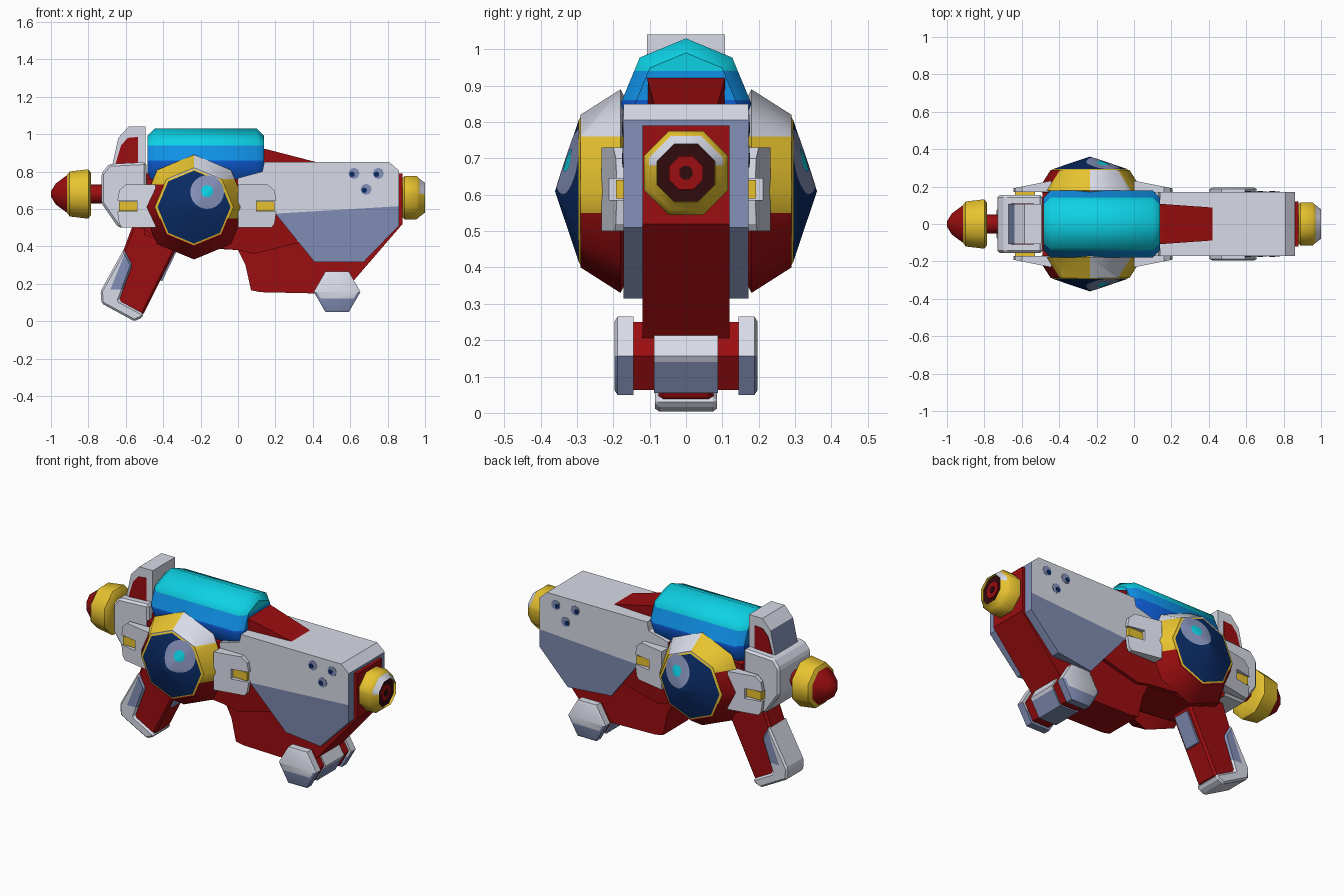
import bpy, bmesh
from math import sin, cos, pi, radians
from mathutils import Vector

cube = bpy.data.objects.get("Cube")
if cube:
    bpy.data.objects.remove(cube, do_unlink=True)

COLOURS = {
    "white": (0.72, 0.74, 0.84), "grey_blue": (0.23, 0.28, 0.48),
    "red": (0.33, 0.004, 0.005), "dark_red": (0.03, 0.003, 0.004),
    "yellow": (0.84, 0.57, 0.03), "cyan": (0.004, 0.64, 0.78),
    "mid_blue": (0.005, 0.29, 0.82), "deep_blue": (0.004, 0.1, 0.62),
    "navy": (0.003, 0.024, 0.13),
}
MATS = {}
for label, rgb in COLOURS.items():
    m = bpy.data.materials.new(label)
    m.use_nodes = True
    m.diffuse_color = (*rgb, 1)
    m.node_tree.nodes["Principled BSDF"].inputs["Base Color"].default_value = (*rgb, 1)
    MATS[label] = m


def finish(name, bm, colour, bevel=0, cuts=(), rule=None, smooth=False):
    """Cut the mesh with planes, colour faces by rule(centre, normal), make the object."""
    bmesh.ops.recalc_face_normals(bm, faces=bm.faces)
    for co, no in cuts:
        geom = bm.verts[:] + bm.edges[:] + bm.faces[:]
        bmesh.ops.bisect_plane(bm, geom=geom, plane_co=co, plane_no=no)
    used = [colour]
    bm.normal_update()
    for f in bm.faces:
        c = rule(f.calc_center_median(), f.normal) if rule else colour
        if c not in used:
            used.append(c)
        f.material_index = used.index(c)
    me = bpy.data.meshes.new(name)
    bm.to_mesh(me)
    bm.free()
    for c in used:
        me.materials.append(MATS[c])
    if smooth:
        me.shade_smooth()
        me.set_sharp_from_angle(angle=radians(46))
    ob = bpy.data.objects.new(name, me)
    bpy.context.collection.objects.link(ob)
    if bevel:
        mod = ob.modifiers.new("chamfer", "BEVEL")
        mod.width, mod.segments, mod.limit_method = bevel, 1, "ANGLE"
    return ob


def prism(name, pts, hi, colour, lo=None, **kw):
    """Side profile (x, z) spanning y from lo to hi; hi may be a function of x, z."""
    far = hi if callable(hi) else lambda x, z: hi
    near = (lambda x, z: -far(x, z)) if lo is None else lambda x, z: lo
    bm = bmesh.new()
    a = [bm.verts.new((x, near(x, z), z)) for x, z in pts]
    b = [bm.verts.new((x, far(x, z), z)) for x, z in pts]
    bm.faces.new(a)
    bm.faces.new(b[::-1])
    for i in range(len(pts)):
        j = (i + 1) % len(pts)
        bm.faces.new((a[i], b[i], b[j], a[j]))
    return finish(name, bm, colour, **kw)


def lathe(name, profile, centre, axis, colour, sides=8, phase=0.0, **kw):
    """Turn a (distance along axis, radius) profile about the x or y axis."""
    u, z = centre
    bm = bmesh.new()
    rings = []
    for d, r in profile:
        ring = []
        for k in range(sides):
            t = phase + 2 * pi * k / sides
            p, q = r * cos(t), z + r * sin(t)
            ring.append(bm.verts.new((d, u + p, q) if axis == "x" else (u + p, d, q)))
        rings.append(ring)
    for r0, r1 in zip(rings, rings[1:]):
        for k in range(sides):
            j = (k + 1) % sides
            bm.faces.new((r0[k], r0[j], r1[j], r1[k]))
    bm.faces.new(rings[0])
    bm.faces.new(rings[-1])
    return finish(name, bm, colour, smooth=True, **kw)


def level(*heights):
    return [((0, 0, h), (0, 0, 1)) for h in heights]


FLAT = pi / 8

# Red core body, wider middle block and wedge behind the tank
prism("body_core", [(-.5, .46), (-.33, .4), (0, .38), (.04, .3), (.07, .165), (.12, .155),
                    (.56, .145), (.63, .23), (.88, .52), (.88, .79), (-.5, .79)], .12, "red")
prism("body_middle", [(-.49, .48), (-.4, .42), (0, .38), (.09, .36), (.33, .42), (.25, .76), (-.49, .76)],
      lambda x, z: .168 if z > .45 else .14, "red")
prism("tank_wedge", [(.1, .82), (.1, .925), (.15, .92), (.42, .85), (.42, .82)],
      lambda x, z: .107 if x < .3 else .088, "red")

# Front shell, grey below the waist line and on its nose
waist = Vector((-.06, 0, 1))


def shell_colour(c, n):
    low = (c - Vector((.2, 0, .575))).dot(waist) < 0
    return "grey_blue" if low or n.x > .9 else "white"


prism("front_shell", [(.14, .85), (.81, .85), (.86, .805), (.86, .51), (.67, .315), (.41, .315),
                      (.2, .575), (.0, .6), (.0, .765), (.13, .8)],
      lambda x, z: .13 if z < .4 and x < .5 else .172, "white",
      cuts=[((.2, 0, .575), waist)], rule=shell_colour)

# Tank in three blue bands
lathe("tank", [(-.485, .14), (-.445, .18), (.1, .18), (.14, .14)], (0, .85), "x", "cyan",
      cuts=level(.94, .86),
      rule=lambda c, n: "cyan" if c.z > .94 else "mid_blue" if c.z > .86 else "deep_blue")

# Rear housing with raised fin
prism("rear_housing", [(-.49, .5), (-.64, .5), (-.73, .63), (-.73, .79), (-.69, .84), (-.49, .85)],
      .155, "white", bevel=.012)
prism("rear_fin", [(-.495, .8), (-.68, .8), (-.64, .98), (-.585, 1.04), (-.495, 1.04)],
      .107, "white", rule=lambda c, n: "grey_blue" if n.x < -.9 and c.x < -.6 else "white")
for s, side in ((-1, "right"), (1, "left")):
    prism("fin_panel_" + side, [(-.535, .84), (-.655, .84), (-.625, .94), (-.59, .98), (-.535, .985)],
          s * .11, "red", lo=s * .104)

# Rear nozzle
lathe("rear_neck", [(-.8, .05), (-.7, .05)], (0, .68), "x", "red")
lathe("rear_ring", [(-.92, .1), (-.9, .13), (-.8, .143), (-.785, .12), (-.785, .06)], (0, .68), "x",
      "yellow", phase=FLAT)
lathe("rear_tip", [(-1, .015), (-.975, .06), (-.91, .112)], (0, .68), "x", "red", phase=FLAT)

# Muzzle: ring, recess and core
lathe("muzzle_ring", [(.87, .1), (.89, .125), (.955, .125), (.97, .11), (1, .086), (.965, .084)],
      (0, .66), "x", "yellow", phase=FLAT, cuts=level(.68),
      rule=lambda c, n: "white" if n.x > .4 and c.z > .68 and c.x > .97 else "yellow")
lathe("muzzle_recess", [(.94, .086), (.985, .086)], (0, .66), "x", "dark_red", phase=FLAT)
lathe("muzzle_core", [(.94, .053), (.99, .05)], (0, .66), "x", "red", phase=FLAT)
lathe("muzzle_hole", [(.98, .02), (.994, .02)], (0, .66), "x", "dark_red", phase=FLAT)

# Fore grip: six-sided bar with end knobs
GRIP = (.53, .157)


def knob_colour(c, n):
    floor = .12 if abs(n.y) > .9 else .157
    return "white" if c.z > floor else "grey_blue"


lathe("fore_grip_bar", [(-.15, .108), (.15, .108)], GRIP, "y", "red", 6)
lathe("fore_grip_sleeve", [(-.088, .118), (.088, .118)], GRIP, "y", "white", 6,
      cuts=level(.14), rule=lambda c, n: "white" if c.z > .14 else "grey_blue")
for s, side in ((-1, "right"), (1, "left")):
    lathe("fore_grip_knob_" + side, [(s * .145, .125), (s * .188, .125), (s * .196, .11)], GRIP, "y",
          "white", 6, cuts=level(.12, .157), rule=knob_colour)

# Rear handle; the heel is grey along its inner strip
lean = Vector((1, 0, -.4))
strip = Vector((-.67, 0, .2))


def heel_colour(c, n):
    inner = (c - strip).dot(lean) > 0 and c.z > .17
    return "grey_blue" if inner and abs(n.y) > .9 else "white"


prism("handle", [(-.56, .52), (-.3, .46), (-.34, .37), (-.51, .03), (-.66, .1), (-.58, .29), (-.62, .36)],
      .075, "red", bevel=.012)
prism("handle_heel", [(-.61, .385), (-.565, .3), (-.635, .11), (-.505, .04), (-.51, .02), (-.555, 0),
                      (-.73, .095), (-.735, .16)], .085, "white", bevel=.012,
      cuts=[(strip, lean)] + level(.17), rule=heel_colour)
prism("handle_front_pad", [(-.405, .215), (-.44, .22), (-.37, .38), (-.325, .38)], .05, "grey_blue")

# Side pods, wings and vents, the same on both sides
POD = (-.235, .61)
LENS_R = .195


def lens_depth(x, z):
    """Depth of the eight-sided lens cone at x, z."""
    reach = max((x - POD[0]) * cos(FLAT + k * pi / 4) + (z - POD[1]) * sin(FLAT + k * pi / 4)
                for k in range(8))
    return .36 - .065 * reach / (LENS_R * cos(FLAT))


def lens_spot(name, x, z, radius, lift, s, colour):
    """Thin round plate that follows the lens."""
    bm = bmesh.new()

    def vert(r, t):
        px, pz = x + r * cos(t), z + r * sin(t)
        return bm.verts.new((px, s * (lens_depth(px, pz) + lift), pz))

    steps, n = 6, 24
    rings = [[vert(radius * i / steps, 2 * pi * k / n) for k in range(n)] for i in range(1, steps + 1)]
    bm.faces.new(rings[0])
    for r0, r1 in zip(rings, rings[1:]):
        for k in range(n):
            bm.faces.new((r0[k], r0[k - 1], r1[k - 1], r1[k]))
    ob = finish(name, bm, colour, smooth=True)
    if ob.data.polygons[0].normal.y * s < 0:
        ob.data.flip_normals()


def pod_colour(c, n):
    if c.x < POD[0]:
        return "yellow" if c.z > .73 else "red"
    return "white" if c.z > .76 else "yellow" if c.z > .55 else "red"


WING = [(.0, .73), (.16, .73), (.195, .7), (.205, .645), (.1, .645), (.1, .585), (.205, .585),
        (.195, .52), (.18, .5), (.0, .5)]
TAB = [(.09, .59), (.09, .64), (.195, .64), (.195, .59)]
for s, side in ((-1, "right"), (1, "left")):
    lathe("pod_ring_" + side, [(s * .165, .25), (s * .18, .28), (s * .29, .21)], POD, "y", "yellow",
          cuts=level(.55, .73, .76), rule=pod_colour)
    lathe("pod_rim_" + side, [(s * .285, .212), (s * .295, LENS_R)], POD, "y", "yellow")
    lathe("pod_lens_" + side, [(s * .295, LENS_R), (s * .36, .001)], POD, "y", "navy")
    lens_spot("lens_glint_" + side, -.165, .69, .09, .002, s, "grey_blue")
    lens_spot("lens_spark_" + side, -.165, .695, .032, .004, s, "cyan")
    for flip, end in ((False, "front"), (True, "rear")):
        place = lambda pts: [(-.44 - x if flip else x, z) for x, z in pts]
        out = lambda x: abs(x + .22) - .22
        prism(f"wing_{end}_{side}", place(WING), lambda x, z: s * (.232 - .2 * max(out(x), 0)),
              "white", lo=s * .172)
        prism(f"wing_tab_{end}_{side}", place(TAB), s * .192, "yellow", lo=s * .15)
    for i, (x, z) in enumerate([(.62, .79), (.75, .79), (.685, .705)]):
        lathe(f"vent_{side}_{i}", [(s * .168, .03), (s * .174, .03)], (x, z), "y", "grey_blue")
        lathe(f"vent_hole_{side}_{i}", [(s * .168, .015), (s * .176, .015)], (x - .01, z - .005), "y", "navy")
